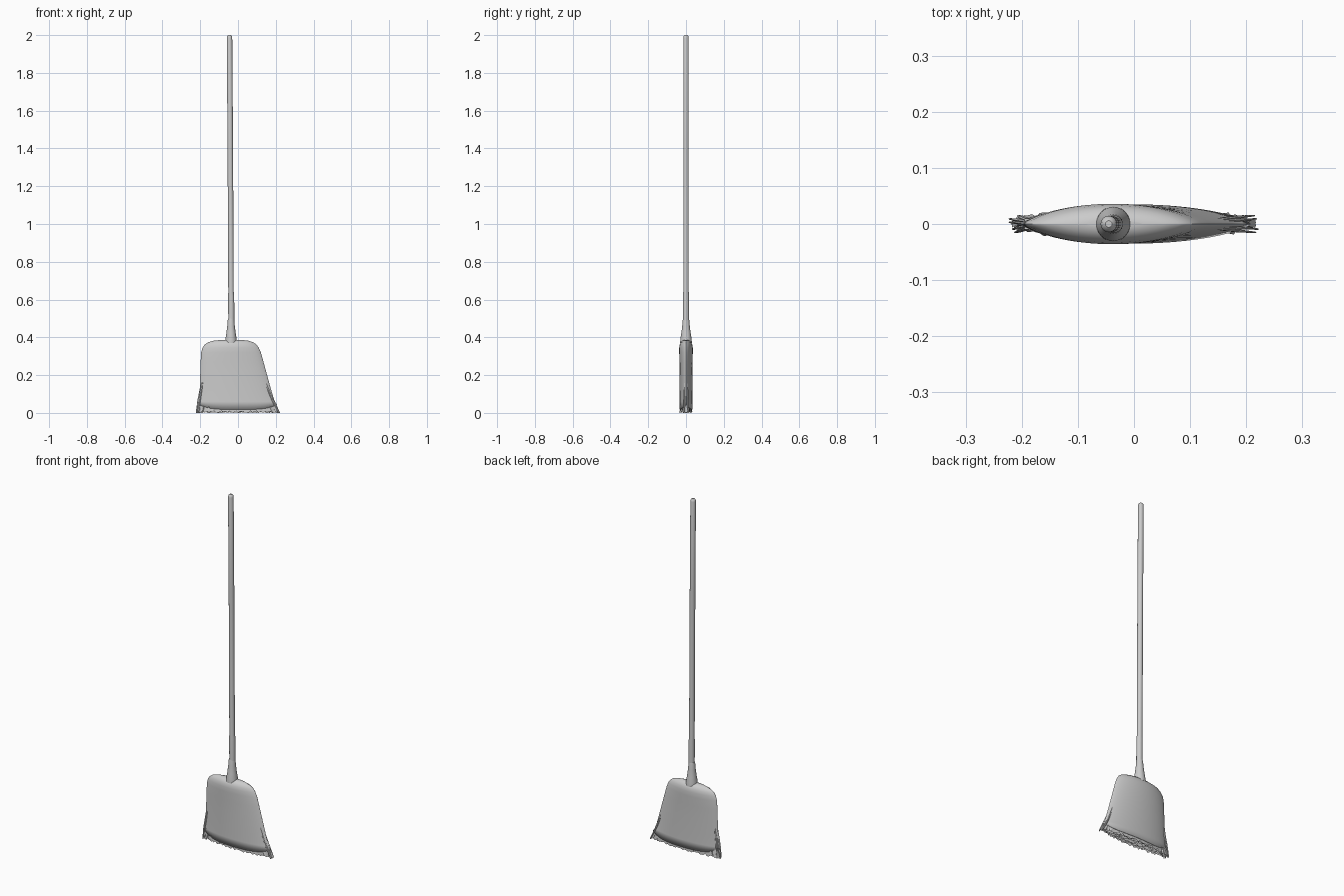
import bpy, bmesh, math, random

if "Cube" in bpy.data.objects:
    bpy.data.objects.remove(bpy.data.objects["Cube"])

random.seed(4)


def make_object(name, rings, cap_start=False, cap_end=False, thickness=0, angle=40):
    """Skin a list of equally long closed rings of points."""
    bm = bmesh.new()
    loops = [[bm.verts.new(p) for p in ring] for ring in rings]
    n = len(loops[0])
    for a, b in zip(loops, loops[1:]):
        for i in range(n):
            j = (i + 1) % n
            bm.faces.new((a[i], a[j], b[j], b[i]))
    if cap_start:
        bm.faces.new(loops[0][::-1])
    if cap_end:
        bm.faces.new(loops[-1])
    bmesh.ops.recalc_face_normals(bm, faces=bm.faces)
    mesh = bpy.data.meshes.new(name)
    bm.to_mesh(mesh)
    bm.free()
    ob = bpy.data.objects.new(name, mesh)
    bpy.context.collection.objects.link(ob)
    if thickness:
        mod = ob.modifiers.new("wall", 'SOLIDIFY')
        mod.thickness = thickness
        mod.offset = -1
    bpy.ops.object.select_all(action='DESELECT')
    bpy.context.view_layer.objects.active = ob
    ob.select_set(True)
    bpy.ops.object.shade_smooth_by_angle(angle=math.radians(angle))
    return ob


def circle(x, z, r, n=24):
    return [(x + r * math.cos(t), r * math.sin(t), z)
            for t in (2 * math.pi * i / n for i in range(n))]


def lens(z, xl, xr, h, n=64):
    """Pointed oval section between xl and xr with half depth h."""
    pts = []
    for i in range(n):
        t = 2 * math.pi * i / n
        u, s = math.cos(t), math.sin(t)
        y = math.copysign(abs(s) ** 1.4 * h, s) if abs(s) > 1e-6 else 0
        pts.append(((xl + xr) / 2 + u * (xr - xl) / 2, y, z))
    return pts


# Long, slightly leaning handle with a rounded tip
handle = [(-0.035, 0.37, 0.016), (-0.036, 0.62, 0.016), (-0.037, 0.64, 0.0145),
          (-0.041, 1.45, 0.0145), (-0.045, 1.985, 0.0145),
          (-0.045, 1.995, 0.012), (-0.045, 2.0, 0.006)]
make_object("handle", [circle(*s) for s in handle], True, True)

# Tapered socket where the handle meets the head
socket = [(-0.037, 0.37, 0.031), (-0.037, 0.39, 0.030), (-0.037, 0.42, 0.025),
          (-0.037, 0.46, 0.020), (-0.037, 0.49, 0.0175), (-0.037, 0.50, 0.0155)]
make_object("socket", [circle(*s) for s in socket], True, True)

# Moulded head shell: z, left x, right x, half depth
shell = [(0.018, -0.208, 0.208, 0.035), (0.06, -0.204, 0.194, 0.0345),
         (0.12, -0.202, 0.176, 0.034), (0.20, -0.200, 0.154, 0.034),
         (0.27, -0.198, 0.135, 0.0345), (0.32, -0.195, 0.121, 0.036),
         (0.345, -0.188, 0.110, 0.036), (0.362, -0.176, 0.098, 0.033),
         (0.374, -0.158, 0.080, 0.027), (0.382, -0.130, 0.054, 0.019),
         (0.387, -0.085, 0.015, 0.009)]
rings = [lens(*s) for s in shell]
# The shell mouth rises slightly toward both ends
rings[0] = [(x, y, z + 0.026 * abs(x / 0.208) ** 4) for x, y, z in rings[0]]
make_object("head_shell", rings, cap_end=True, thickness=0.003)

# Nested bristle layers with ragged ends, flaring out at the sides
for k, f in enumerate((0.93, 0.68, 0.42, 0.18)):
    top = lens(0.16, -0.198 * f ** 0.3, 0.160 * f ** 0.3, 0.031 * f, 120)
    mid = lens(0.05, -0.210 * f ** 0.2, 0.200 * f ** 0.2, 0.033 * f, 120)
    low = []
    for x, y, z in lens(0.0, -0.219 * f ** 0.1, 0.219 * f ** 0.1, 0.034 * f, 120):
        end = abs(x / 0.22) ** 4
        low.append((x + random.uniform(-0.002, 0.002),
                    y * (1 + random.uniform(-0.06, 0.06)) + random.uniform(-0.012, 0.012) * end,
                    random.uniform(0.0, 0.012)))
    if k == 0:
        low = [(x, y, 0.0 if i % 5 == 0 else z) for i, (x, y, z) in enumerate(low)]
    make_object(f"bristle_layer_{k + 1}", [low, mid, top], cap_end=True, angle=30)

# Loose tufts poking out at both ends of the head
for side, name in ((-1, "left"), (1, "right")):
    for i in range(6):
        y = -0.015 + 0.006 * i
        x0 = 0.196 if side < 0 else 0.150
        tip = side * random.uniform(0.205, 0.221)
        sec = [(side * x0 * 0.97, y * 0.5, 0.16, 0.003),
               (side * (x0 + abs(tip)) / 2, y * 0.8, 0.07, 0.003),
               (tip, y, 0.0, 0.0015)]
        rings = [[(x + r * 2 * math.cos(a), yy + r * math.sin(a), z)
                  for a in (math.pi * j / 3 for j in range(6))]
                 for x, yy, z, r in sec]
        make_object(f"{name}_tuft_{i + 1}", rings, True, True)
